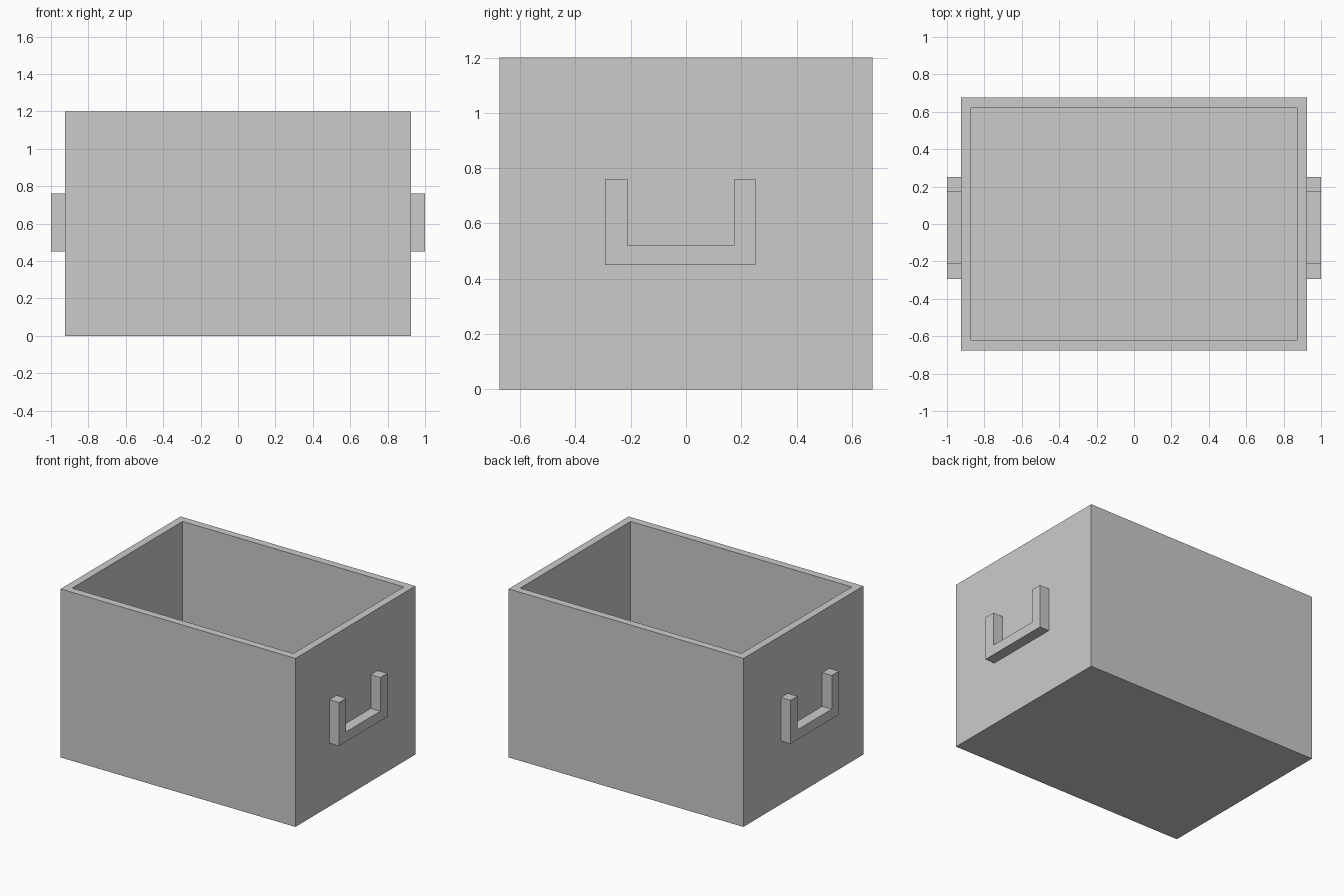
import bpy, bmesh

if "Cube" in bpy.data.objects:
    bpy.data.objects.remove(bpy.data.objects["Cube"], do_unlink=True)

# Single grey finish
grey = bpy.data.materials.new("plain_grey")
grey.use_nodes = True
colour = (0.6, 0.6, 0.6, 1)
grey.diffuse_color = colour
grey.node_tree.nodes["Principled BSDF"].inputs["Base Color"].default_value = colour


def finish(name, bm):
    bmesh.ops.recalc_face_normals(bm, faces=bm.faces)
    mesh = bpy.data.meshes.new(name)
    bm.to_mesh(mesh)
    bm.free()
    mesh.materials.append(grey)
    obj = bpy.data.objects.new(name, mesh)
    bpy.context.collection.objects.link(obj)
    return obj


# Open box: inset the top face, then sink it to form the cavity
width, depth, height, wall = 1.85, 1.35, 1.2, 0.076
bm = bmesh.new()
bmesh.ops.create_cube(bm, size=1)
for v in bm.verts:
    v.co = (v.co.x * width, v.co.y * depth, (v.co.z + 0.5) * height)
top = max(bm.faces, key=lambda f: f.calc_center_median().z)
bmesh.ops.inset_region(bm, faces=[top], thickness=wall)
cavity = bmesh.ops.extrude_discrete_faces(bm, faces=[top])["faces"][0]
bmesh.ops.translate(bm, verts=cavity.verts, vec=(0, 0, wall - height))
finish("open_box", bm)

# U-shaped handles: one profile in y and z, extruded outward from each end
profile = [(-0.293, 0.76), (-0.293, 0.45), (0.252, 0.45), (0.252, 0.76),
           (0.174, 0.76), (0.174, 0.52), (-0.212, 0.52), (-0.212, 0.76)]
for name, side in (("left_handle", 1), ("right_handle", -1)):
    bm = bmesh.new()
    base = bm.faces.new([bm.verts.new((side * width / 2, y, z)) for y, z in profile])
    out = bmesh.ops.extrude_face_region(bm, geom=[base], use_keep_orig=True)["geom"]
    bmesh.ops.translate(bm, verts=[g for g in out if isinstance(g, bmesh.types.BMVert)],
                        vec=(side * (1 - width / 2), 0, 0))
    finish(name, bm)
